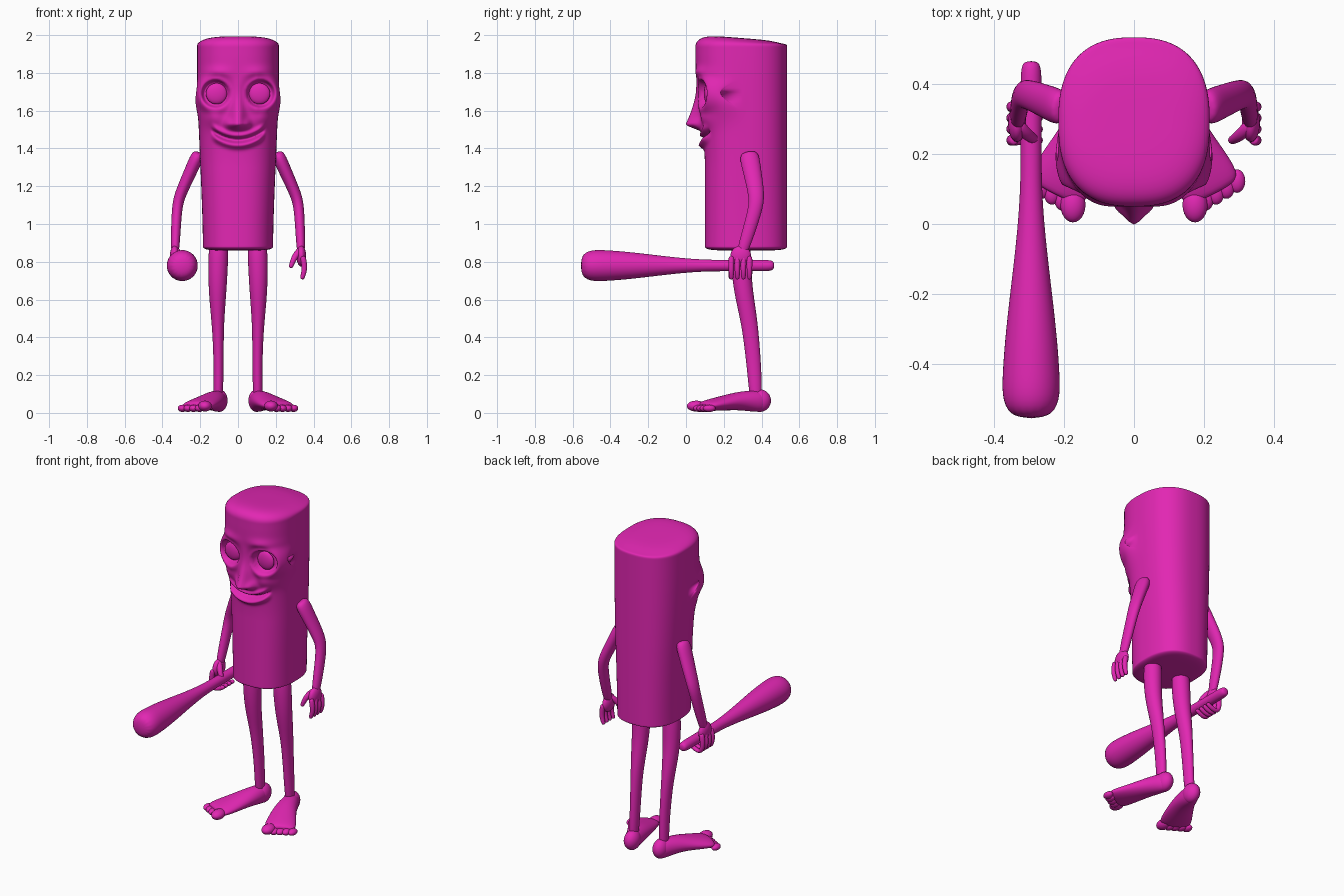
import bpy, bmesh, math
from mathutils import Vector

cube = bpy.data.objects.get("Cube")
if cube:
    bpy.data.objects.remove(cube, do_unlink=True)

magenta = bpy.data.materials.new("magenta")
magenta.use_nodes = True
magenta.diffuse_color = (.76, .02, .45, 1)
shader = magenta.node_tree.nodes["Principled BSDF"]
shader.inputs["Base Color"].default_value = magenta.diffuse_color


def finish(name, bm, subdivide=False):
    bmesh.ops.recalc_face_normals(bm, faces=bm.faces)
    for face in bm.faces:
        face.smooth = True
    mesh = bpy.data.meshes.new(name)
    bm.to_mesh(mesh)
    bm.free()
    mesh.materials.append(magenta)
    part = bpy.data.objects.new(name, mesh)
    bpy.context.collection.objects.link(part)
    if subdivide:
        modifier = part.modifiers.new("Subdivision", 'SUBSURF')
        modifier.levels = modifier.render_levels = 2


def skin_rings(bm, rings):
    for lower, upper in zip(rings, rings[1:]):
        for j in range(len(lower)):
            bm.faces.new((lower[j - 1], lower[j], upper[j], upper[j - 1]))
    bm.faces.new(rings[0])
    bm.faces.new(rings[-1])


def mix(a, b, t):
    return a + (b - a) * t


def smooth(low, high, value):
    t = max(0, min(1, (value - low) / (high - low)))
    return t * t * (3 - 2 * t)


def bump(distance, width):
    return math.exp(-(distance / width) ** 2)


def taper(start, end):
    return lambda t: mix(start, end, t)


def loft(name, points, wide, deep=None, sides=10):
    """Round-ended tube; wide and deep give its radii along the path."""
    deep = deep or wide
    path = [Vector(p) for p in points]
    span = path[-1] - path[0]
    upright = abs(span.z) > span.length / 2
    reference = Vector((0, 1, 0)) if upright else Vector((0, 0, 1))
    count = len(path) - 1
    stations = [(p, wide(i / count), deep(i / count)) for i, p in enumerate(path)]

    def tip(end, inner):
        point, a, b = end
        outward = (point - inner[0]).normalized()
        return point + outward * min(a, b) * .6, a * .6, b * .6

    stations = ([tip(stations[0], stations[1])] + stations
                + [tip(stations[-1], stations[-2])])
    bm = bmesh.new()
    rings = []
    for i, (centre, a, b) in enumerate(stations):
        before = stations[max(i - 1, 0)][0]
        after = stations[min(i + 1, len(stations) - 1)][0]
        along = (after - before).normalized()
        across = reference.cross(along).normalized()
        up = along.cross(across)
        ring = []
        for j in range(sides):
            angle = math.tau * j / sides
            offset = across * a * math.cos(angle) + up * b * math.sin(angle)
            ring.append(bm.verts.new(centre + offset * 1.06))
        rings.append(ring)
    skin_rings(bm, rings)
    finish(name, bm, subdivide=True)


def ball(name, centre, scale):
    bm = bmesh.new()
    bmesh.ops.create_uvsphere(bm, u_segments=24, v_segments=14, radius=1)
    bmesh.ops.scale(bm, vec=scale, verts=bm.verts)
    bmesh.ops.translate(bm, vec=centre, verts=bm.verts)
    finish(name, bm)


# Body column with a sculpted face
BOTTOM, RIM, BACK = .88, 1.94, .535
EYE_X, EYE_Z = .118, 1.69


def face_relief(x, z):
    side = abs(x)
    # Nose slopes forward to a bulb with nostril wings
    slope = max(0, min(1, (1.8 - z) / .27)) ** 2
    relief = .085 * slope * smooth(1.48, 1.53, z) * bump(x, mix(.025, .045, slope))
    relief += .02 * bump(side - .05, .02) * bump(z - 1.53, .025)
    # Cheeks and brows
    relief += .02 * bump(side - .13, .05) * bump(z - 1.56, .045)
    relief += .015 * bump(side - EYE_X, .07) * bump(z - 1.8, .03)
    # Smile: a groove between two lips
    height = z - 1.445 - 2.6 * x * x
    lips = .028 * bump(height + .028, .018) + .018 * bump(height - .024, .015)
    relief += (lips - .03 * bump(height, .012)) * (1 - smooth(.11, .15, side))
    return relief


def body_point(z, scale, angle):
    half = mix(.185, .217, smooth(.8, 1.9, z))
    front = mix(.1, .05, smooth(1.3, 1.9, z))
    middle = (front + BACK) / 2
    c, s = math.cos(angle), math.sin(angle)
    x = half * scale * math.copysign(abs(c) ** .8, c)
    y = middle + (BACK - middle) * scale * math.copysign(abs(s) ** .8, s)
    if scale == 1:
        x *= 1 + .13 * bump(z - 1.65, .09) * smooth(-.1, .5, -s)
        y -= face_relief(x, z) * smooth(.05, .5, -s)
        if s < 0:
            # Eye sockets with raised rims
            radius = math.hypot(abs(x) - EYE_X, z - EYE_Z)
            slant = max(0, abs(x) - .1) * .4
            y = mix(y, .066 + slant, .9 * bump(radius - .085, .022))
            y = mix(.115 + slant, y, smooth(.058, .078, radius))
    # The crown slopes down towards the back
    return x, y, z - .08 * smooth(RIM, 2, z) * (y - .1)


curve = [math.radians(angle) for angle in range(0, 90, 8)]
rows = [(BOTTOM - .02 * math.sin(a), math.cos(a) ** .3) for a in reversed(curve)]
rows += [(mix(BOTTOM, RIM, i / 160), 1) for i in range(1, 160)]
rows += [(RIM + .06 * math.sin(a), math.cos(a) ** .4) for a in curve]
columns = 180
bm = bmesh.new()
skin_rings(bm, [[bm.verts.new(body_point(z, scale, math.tau * j / columns))
                 for j in range(columns)] for z, scale in rows])
finish("body", bm)

# Finger path seen from the front: the right hand closes round the handle
CURL = [(.345, .82), (.355, .76), (.34, .715), (.305, .72), (.27, .74)]

for side, s in (("left", 1), ("right", -1)):
    def place(*points):
        return [(s * x, y, z) for x, y, z in points]

    ball(side + "_eye", (s * .114, .115, EYE_Z), (.056, .02, .056))

    # Arm and hand
    loft(side + "_arm", place((.215, .335, 1.36), (.25, .35, 1.28), (.31, .375, 1.15),
                              (.325, .37, 1.08), (.333, .3, .86)),
         taper(.037, .024), taper(.054, .032))
    ball(side + "_palm", (s * .335, .29, .83), (.026, .055, .055))
    for i in range(4):
        y = .24 + .032 * i
        reach = CURL[:3] if s > 0 else CURL
        loft(f"{side}_finger_{i + 1}", place(*[(x, y, z) for x, z in reach]),
             taper(.017, .013), sides=8)
    loft(side + "_thumb", place((.33, .28, .86), (.3, .25, .83), (.28, .24, .775)),
         taper(.021, .013), sides=8)

    # Leg
    loft(side + "_leg", place((.103, .29, .88), (.108, .295, .7), (.108, .32, .56),
                              (.106, .34, .45), (.102, .36, .25), (.105, .37, .08)),
         lambda t: mix(.055, .026, smooth(0, .8, t)), taper(.056, .034))

    # Foot turned outward, with toes along its front edge
    ball(side + "_heel", (s * .1, .39, .065), (.045, .06, .06))
    loft(side + "_foot", place((.1, .4, .06), (.13, .29, .066), (.17, .2, .052),
                               (.22, .1, .037)),
         taper(.045, .095), taper(.06, .028), sides=12)
    for i in range(5):
        size = .024 if i else .036
        ball(f"{side}_toe_{i + 1}", (s * (.175 + .03 * i), .055 + .017 * i, size),
             (size, size * 1.4, size * .8))

# Bat
length = 12
loft("bat", [(-.295, mix(-.51, .45, i / length), .78) for i in range(length + 1)],
     lambda t: mix(.081, .029, smooth(0, .7, t)), sides=16)
